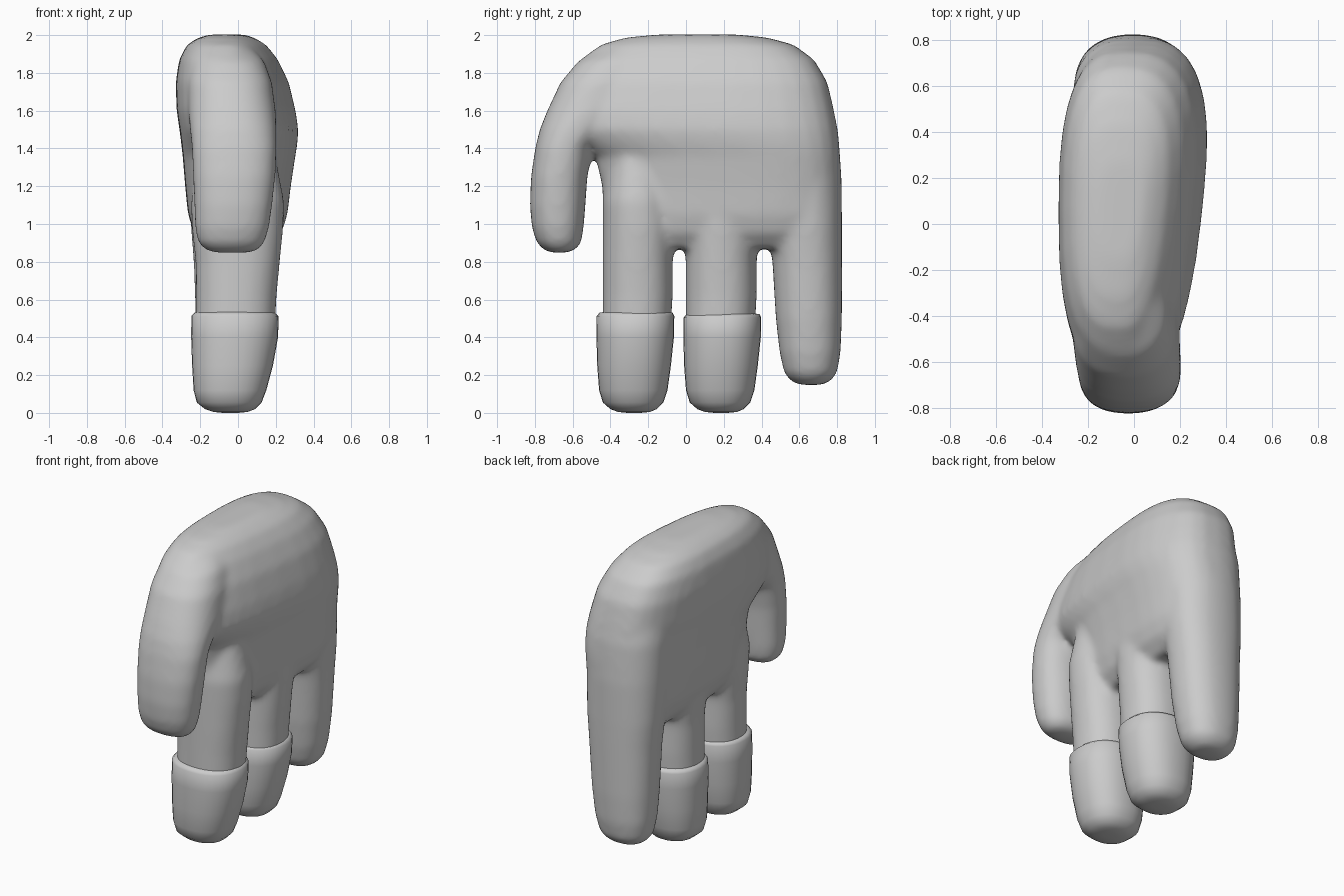
import bpy, bmesh, math

SIDES = 32


def add_loft(bm, rings, power=2.6, skew=0.0):
    """Closed loft through rounded-box rings given as (z, x0, x1, y0, y1)."""
    loops = []
    for z, x0, x1, y0, y1 in rings:
        cx, hx, cy, hy = (x0 + x1) / 2, (x1 - x0) / 2, (y0 + y1) / 2, (y1 - y0) / 2
        loop = []
        for i in range(SIDES):
            a = 2 * math.pi * i / SIDES
            c, s = math.cos(a), math.sin(a)
            u = math.copysign(abs(c) ** (2 / power), c)
            v = math.copysign(abs(s) ** (2 / power), s)
            if u > 0:
                u *= 1 + skew * v
            loop.append(bm.verts.new((cx + hx * u, cy + hy * v, z)))
        loops.append(loop)
    for a, b in zip(loops, loops[1:]):
        for i in range(SIDES):
            j = (i + 1) % SIDES
            bm.faces.new((a[i], a[j], b[j], b[i]))
    bm.faces.new(loops[0])
    bm.faces.new(loops[-1])


def finish(bm, name):
    bmesh.ops.recalc_face_normals(bm, faces=bm.faces)
    me = bpy.data.meshes.new(name)
    bm.to_mesh(me)
    bm.free()
    ob = bpy.data.objects.new(name, me)
    bpy.context.collection.objects.link(ob)
    for p in me.polygons:
        p.use_smooth = True
    return ob


bm = bmesh.new()

# Palm, thicker towards the back
add_loft(bm, [
    (2.003, -.15, .03, -.15, .27), (1.987, -.21, .075, -.32, .43),
    (1.95, -.27, .135, -.45, .57), (1.87, -.312, .195, -.56, .68),
    (1.75, -.33, .25, -.65, .75), (1.60, -.325, .285, -.70, .785),
    (1.50, -.31, .30, -.68, .803), (1.42, -.30, .295, -.57, .812),
    (1.36, -.293, .285, -.48, .817), (1.20, -.28, .262, -.445, .822),
    (1.05, -.265, .245, -.44, .822), (.95, -.23, .215, -.437, .815),
    (.87, -.17, .15, -.41, .78)], 2.7, 0.26)

# Thumb at the front, running up into the palm
add_loft(bm, [
    (1.93, -.20, .08, -.45, -.10), (1.86, -.25, .14, -.572, -.15),
    (1.75, -.268, .18, -.665, -.2),
    (1.60, -.265, .20, -.735, -.28), (1.50, -.255, .205, -.775, -.40),
    (1.40, -.245, .205, -.799, -.495), (1.25, -.238, .198, -.821, -.522),
    (1.10, -.232, .182, -.827, -.532), (.98, -.228, .165, -.816, -.542),
    (.90, -.212, .14, -.79, -.555), (.865, -.175, .11, -.755, -.585),
    (.848, -.13, .07, -.72, -.62)], 2.3)

# Two middle fingers, ending inside their tips
for y0, y1 in ((-.442, -.07), (-.002, .375)):
    add_loft(bm, [
        (1.35, -.20, .20, y0 + .04, y1 - .04), (1.12, -.25, .245, y0, y1),
        (.98, -.245, .24, y0, y1 + .01),
        (.80, -.225, .222, y0, y1), (.62, -.222, .205, y0, y1),
        (.45, -.222, .195, y0, y1 - .01), (.35, -.19, .16, y0 + .05, y1 - .06)], 2.25)

# Back finger, running up into the palm
add_loft(bm, [
    (1.85, -.20, .14, .30, .66), (1.70, -.25, .21, .30, .755),
    (1.50, -.265, .255, .34, .805), (1.25, -.26, .255, .38, .824),
    (.98, -.25, .24, .435, .827),
    (.80, -.235, .22, .457, .827), (.50, -.225, .195, .475, .826),
    (.32, -.215, .17, .495, .819), (.21, -.195, .14, .52, .80),
    (.168, -.16, .10, .555, .765), (.148, -.115, .06, .60, .725)], 2.25)

# Fuse the parts into one soft hand
hand = finish(bm, "hand")
remesh = hand.modifiers.new("fuse", 'REMESH')
remesh.mode = 'VOXEL'
remesh.voxel_size = 0.018
remesh.use_smooth_shade = True
smooth = hand.modifiers.new("soften", 'SMOOTH')
smooth.factor = 0.5
smooth.iterations = 16

# Wider fingertips with a ledge at the top
for k, dy in enumerate((0.0, .46)):
    tip = bmesh.new()
    d = -.008 * k
    add_loft(tip, [
        (.535 + d, -.19, .17, -.43, -.10), (.53 + d, -.232, .195, -.458, -.07),
        (.512 + d, -.247, .215, -.473, -.062), (.40, -.248, .212, -.474, -.064),
        (.25, -.243, .185, -.470, -.080), (.12, -.235, .15, -.460, -.098),
        (.055, -.218, .125, -.440, -.12), (.02, -.175, .09, -.40, -.155),
        (0.005, -.13, .05, -.36, -.19), (0, -.08, .0, -.31, -.24)], 2.25)
    bmesh.ops.translate(tip, verts=tip.verts, vec=(0, dy, 0))
    finish(tip, "fingertip_front" if k == 0 else "fingertip_back")
